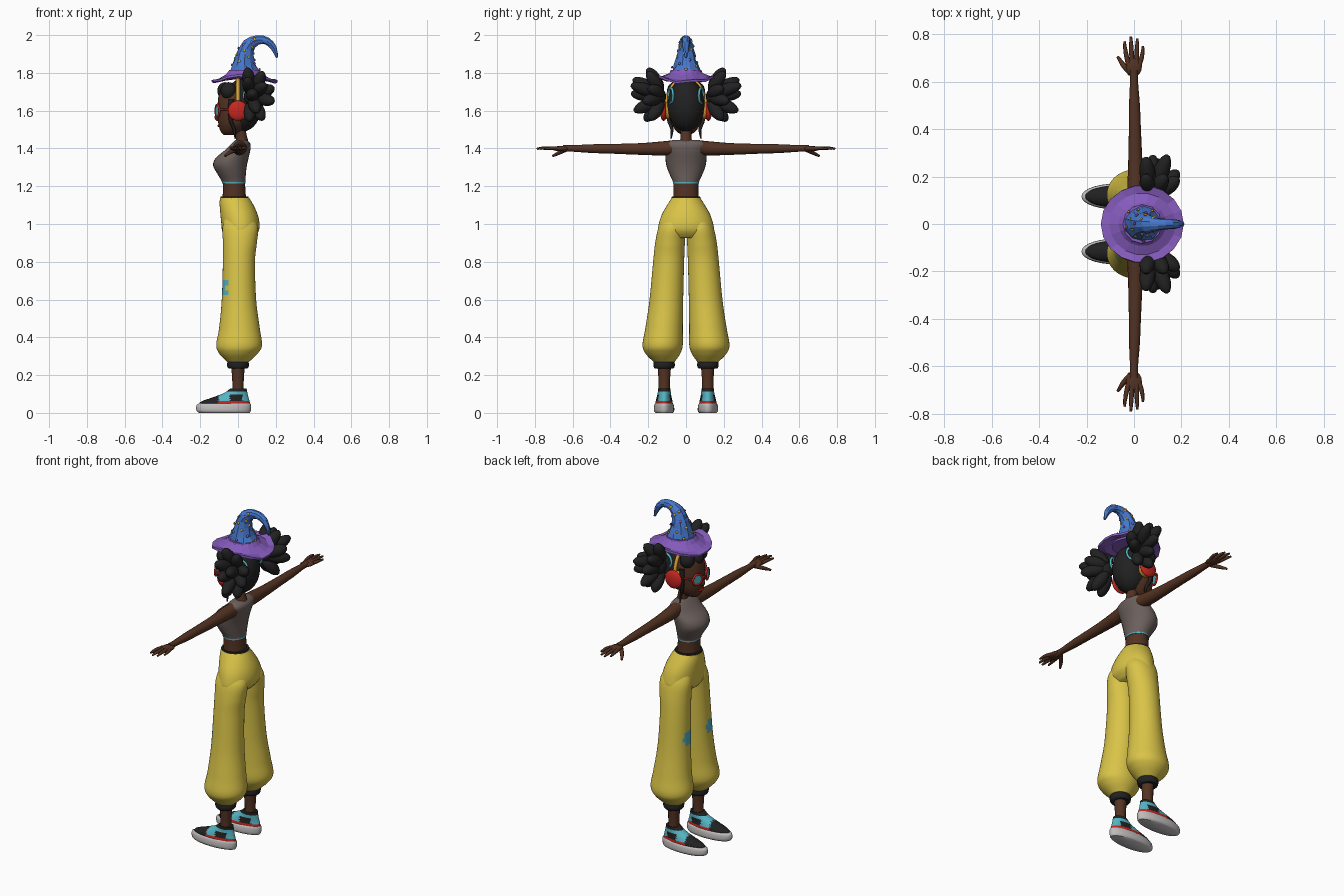
import bpy, bmesh, math, random
from mathutils import Vector, Matrix

random.seed(4)
cube = bpy.data.objects.get("Cube")
if cube:
    bpy.data.objects.remove(cube)


def material(name, r, g, b):
    lin = [((c / 255 + 0.055) / 1.055) ** 2.4 for c in (r, g, b)] + [1]
    m = bpy.data.materials.new(name)
    m.use_nodes = True
    m.diffuse_color = lin
    m.node_tree.nodes["Principled BSDF"].inputs["Base Color"].default_value = lin
    return m


skin = material("brown skin", 84, 51, 34)
black = material("black", 33, 33, 34)
yellow = material("yellow cloth", 218, 196, 72)
grey = material("grey cloth", 108, 96, 92)
blue = material("blue felt", 70, 120, 205)
purple = material("purple felt", 134, 92, 190)
red = material("red", 200, 38, 32)
teal = material("teal", 85, 180, 195)
pale = material("pale rubber", 192, 188, 188)
orange = material("orange", 222, 164, 52)


def finish(name, bm, mats, rule=None, smooth=True):
    bmesh.ops.recalc_face_normals(bm, faces=bm.faces)
    if rule:
        for f in bm.faces:
            f.material_index = rule(f.calc_center_median())
    me = bpy.data.meshes.new(name)
    bm.to_mesh(me)
    bm.free()
    for m in mats:
        me.materials.append(m)
    if smooth:
        me.shade_smooth()
        me.set_sharp_from_angle(angle=math.radians(50))
    ob = bpy.data.objects.new(name, me)
    bpy.context.collection.objects.link(ob)
    return ob


def spline(rows, k):
    """Smooth interpolation between rows of values."""
    out = []
    for i in range(len(rows) - 1):
        a, b, c, d = (rows[max(0, min(len(rows) - 1, i + j))] for j in (-1, 0, 1, 2))
        for s in range(k):
            t = s / k
            out.append([q + 0.5 * t * (r - p + t * (2*p - 5*q + 4*r - w + t * (3*(q - r) + w - p)))
                        for p, q, r, w in zip(a, b, c, d)])
    return out + [list(rows[-1])]


def skin_rings(rings, cap=True):
    bm = bmesh.new()
    loops = [[bm.verts.new(p) for p in ring] for ring in rings]
    n = len(loops[0])
    for a, b in zip(loops, loops[1:]):
        for i in range(n):
            j = (i + 1) % n
            bm.faces.new((a[i], a[j], b[j], b[i]))
    if cap:
        bm.faces.new(loops[0])
        bm.faces.new(loops[-1])
    return bm


def loft(name, rows, mats, rule=None, n=28, k=3):
    """Stack of horizontal ovals: z, back/front x limits, y limits."""
    rings = []
    for z, x0, x1, y0, y1 in spline(rows, k):
        rings.append([((x0 + x1) / 2 + (x1 - x0) / 2 * math.cos(a),
                       (y0 + y1) / 2 + (y1 - y0) / 2 * math.sin(a), z)
                      for a in (math.tau * i / n for i in range(n))])
    return finish(name, skin_rings(rings), mats, rule)


def tube(name, rows, mat, n=12, k=3, smooth=True, jitter=0, flat=1):
    """Round limb along a path of x, y, z, radius."""
    rows = spline(rows, k)
    pts = [Vector(r[:3]) for r in rows]
    span = [sum(abs(b[i] - a[i]) for a, b in zip(pts, pts[1:])) for i in range(3)]
    ref = Vector([float(i == span.index(min(span))) for i in range(3)])
    rings = []
    for i, p in enumerate(pts):
        t = (pts[min(i + 1, len(pts) - 1)] - pts[max(i - 1, 0)]).normalized()
        u = (ref - t * ref.dot(t)).normalized()
        v = t.cross(u)
        rings.append([p + (u * math.cos(a) + v * math.sin(a) * flat) * rows[i][3]
                      * (1 + random.uniform(-jitter, jitter))
                      for a in (math.tau * j / n for j in range(n))])
    return finish(name, skin_rings(rings), [mat], smooth=smooth)


def ball(name, c, size, mat, axis=(0, 0, 1), seg=16):
    bm = bmesh.new()
    bmesh.ops.create_uvsphere(bm, u_segments=seg, v_segments=seg // 2 + 1, radius=1)
    rot = Vector(axis).to_track_quat('Z', 'Y').to_matrix().to_4x4()
    bm.transform(Matrix.Translation(c) @ rot @ Matrix.Diagonal((*size, 1)))
    return finish(name, bm, [mat])


def ring(name, c, axis, R, r, mat, n=24):
    rot = Vector(axis).to_track_quat('Z', 'Y').to_matrix()
    rings = []
    for i in range(n + 1):
        a = math.tau * i / n
        d = Vector((math.cos(a), math.sin(a), 0))
        rings.append([Vector(c) + rot @ (d * (R + r * math.cos(b)) + Vector((0, 0, r * math.sin(b))))
                      for b in (math.tau * j / 8 for j in range(8))])
    bm = skin_rings(rings, cap=False)
    bmesh.ops.remove_doubles(bm, verts=bm.verts, dist=1e-5)
    return finish(name, bm, [mat])


def disc(name, c, axis, r, depth, mat):
    d = Vector(axis).normalized() * depth / 2
    return tube(name, [(*(Vector(c) - d), r), (*(Vector(c) + d), r)], mat, n=24, k=1)


def sym(rows):
    return [(z, a, b, -w, w) for z, a, b, w in rows]


# Torso, crop top, waist and hips
loft("midriff", sym([(1.11, -.085, .045, .068), (1.17, -.08, .04, .066), (1.25, -.08, .035, .066)]), [skin])
loft("crop_top", sym([(1.215, -.085, .04, .069), (1.23, -.088, .04, .072), (1.27, -.112, .042, .09),
                      (1.31, -.132, .047, .104), (1.35, -.118, .056, .109), (1.39, -.07, .065, .109),
                      (1.425, -.035, .065, .107), (1.445, -.015, .045, .07)]),
     [grey, teal], lambda c: int(c.z < 1.226))
loft("waistband", sym([(1.12, -.097, .062, .079), (1.145, -.092, .055, .075)]), [black], k=1)
loft("hips", sym([(1.137, -.096, .06, .076), (1.1, -.097, .082, .1), (1.05, -.093, .104, .128),
                  (1.0, -.088, .114, .144), (.96, -.083, .108, .148), (.925, -.06, .08, .12)]), [yellow], n=40)
tube("neck", [(.025, 0, 1.41, .04), (.02, 0, 1.45, .03), (.005, 0, 1.52, .031)], skin)

# Head and hair cap
loft("face", sym([(1.472, -.075, -.015, .022), (1.49, -.092, .02, .05), (1.53, -.104, .06, .077),
                  (1.58, -.108, .08, .088), (1.63, -.108, .09, .091), (1.69, -.1, .09, .086),
                  (1.74, -.07, .07, .06)]), [skin])
ball("nose", (-.108, 0, 1.565), (.016, .015, .02), skin)
ball("lips", (-.1, 0, 1.52), (.008, .024, .007), red)
ball("hair_cap", (.025, 0, 1.63), (.1, .099, .14), black, seg=28)
for y in (-.06, 0, .06):
    ball("fringe", (-.068 + abs(y) * .3, y, 1.706), (.042, .04, .045), black)
tube("headphone_band", [(0, .108 * math.cos(a), 1.61 + .16 * math.sin(a), .01)
                        for a in (math.pi * i / 10 for i in range(11))], orange)
tube("glasses_bridge", [(-.117, -.018, 1.6, .005), (-.12, 0, 1.605, .005), (-.117, .018, 1.6, .005)], red, n=8)

PETALS = [(.05, .2, 1.82), (.13, .2, 1.8), (.05, .275, 1.765), (.14, .285, 1.735), (.185, .19, 1.72),
          (.185, .22, 1.65), (.08, .285, 1.69), (.1, .27, 1.6), (.13, .19, 1.555), (.06, .215, 1.55)]
FINGERS = [(-.024, -.04, .77), (-.008, -.013, .79), (.009, .014, .782), (.023, .038, .75)]

for s, side in ((1, "left"), (-1, "right")):
    # Hair puffs, ties and loose strands
    hub = Vector((.07, s * .105, 1.675))
    for x, y, z in PETALS:
        d = Vector((x, s * y, z)) - hub
        ball(side + "_hair_puff", hub + d * .62, (.034, .034, d.length * .42), black, d)
    ball(side + "_puff_core", hub + Vector((.01, s * .05, 0)), (.05, .05, .05), black)
    ring(side + "_hair_tie", (.07, s * .08, 1.68), (.3, s, 0), .04, .007, teal)
    tube(side + "_strand", [(-.035, s * .088, 1.66, .016), (-.04, s * .092, 1.56, .011),
                            (-.02, s * .074, 1.5, .008), (-.015, s * .08, 1.45, .003)], black, n=8)
    # Headphones and glasses
    disc(side + "_ear_pad", (0, s * .1, 1.6), (0, 1, 0), .045, .025, orange)
    ball(side + "_ear_cup", (0, s * .118, 1.6), (.054, .054, .02), red, (0, 1, 0), 24)
    look = (-1, s * .35, 0)
    ring(side + "_glasses_rim", (-.109, s * .047, 1.6), look, .031, .006, red)
    disc(side + "_lens", (-.108, s * .047, 1.6), look, .03, .006, teal)
    tube(side + "_glasses_arm", [(-.095, s * .078, 1.605, .005), (0, s * .1, 1.61, .005)], red, n=8)
    # Arm and hand
    tube(side + "_arm", [(.012, s * .07, 1.405, .038), (.008, s * .13, 1.4, .037), (.006, s * .24, 1.397, .031),
                         (.004, s * .38, 1.398, .026), (.002, s * .5, 1.399, .023), (0, s * .6, 1.4, .017),
                         (0, s * .65, 1.4, .018)], skin, n=16)
    ball(side + "_palm", (0, s * .665, 1.399), (.034, .046, .014), skin)
    for x0, x1, y in FINGERS:
        tube(side + "_finger", [(x0, s * .675, 1.4, .011), (x1 * .9, s * (y - .04), 1.402, .009),
                                (x1, s * y, 1.398, .005)], skin, n=8)
    tube(side + "_thumb", [(-.012, s * .635, 1.395, .013), (-.045, s * .67, 1.378, .011),
                           (-.068, s * .705, 1.36, .006)], skin, n=8)

    # Trouser leg with a ragged painted patch on its front
    def patch(c, s=s):
        dy = c.y - s * .105
        band = int((c.z - .62) / .03)
        return int(c.x < -.03 and .62 < c.z < .71 and -.062 + .018 * (band % 2) < dy < .02 + .014 * (band % 2))

    def leg_row(z, x0, x1, inner, outer):
        lo, hi = sorted((s * inner, s * outer))
        return z, x0, x1, lo, hi

    loft(side + "_trouser_leg", [leg_row(*r) for r in (
        (1.04, -.07, .08, .004, .115), (.98, -.082, .106, .002, .146), (.9, -.08, .1, .006, .163),
        (.8, -.08, .09, .01, .174), (.6, -.086, .096, .015, .193), (.45, -.1, .115, .017, .215),
        (.36, -.115, .127, .017, .23), (.315, -.1, .105, .03, .215), (.27, -.058, .058, .06, .172))],
        [yellow, teal], patch, n=56, k=8)
    loft(side + "_cuff", [leg_row(*r) for r in ((.235, -.05, .05, .066, .166), (.245, -.057, .057, .06, .172),
                                                (.265, -.057, .057, .06, .172), (.28, -.05, .05, .066, .166))], [black])
    tube(side + "_ankle", [(0, s * .115, .09, .032), (0, s * .115, .16, .03), (0, s * .115, .25, .036)], skin)

    # Shoe: sole and coloured upper
    loft(side + "_sole", [leg_row(*r) for r in ((0, -.205, .062, .07, .162), (.012, -.22, .068, .062, .17),
                                                (.04, -.22, .07, .064, .168), (.05, -.205, .066, .07, .162))], [pale])

    def upper(c):
        if c.z > .112 or c.x < -.1:
            return 0
        if c.z < .064:
            return 1
        return 2 if c.x < -.045 or c.x > .025 or c.z > .095 else 0

    loft(side + "_shoe_upper", [leg_row(*r) for r in (
        (.04, -.21, .064, .069, .163), (.06, -.195, .062, .071, .161), (.08, -.14, .056, .076, .156),
        (.105, -.075, .05, .08, .15), (.13, -.04, .045, .082, .148))], [black, red, teal], upper, n=44, k=6)

# Faceted hat: brim, band and bent crown
N = 18
lift = [random.uniform(-.007, .007) for _ in range(N)]
rings = []
for r, z, edge in ((.08, 1.815, 0), (.1, 1.79, .2), (.14, 1.765, .5), (.175, 1.757, 1)):
    rings.append([(.035 + r * math.cos(a), r * .93 * math.sin(a),
                   z + edge * (.032 * math.sin(a) ** 2 + lift[i]))
                  for i, a in enumerate(math.tau * j / N for j in range(N))])
brim = finish("hat_brim", skin_rings(rings, cap=False), [purple], smooth=False)
thick = brim.modifiers.new("thickness", 'SOLIDIFY')
thick.thickness = .012
tube("hat_band", [(.035, 0, 1.77, .095), (.035, 0, 1.815, .082)], purple, n=12, k=1, smooth=False)
CROWN = [(.035, 0, 1.79, .086), (.034, 0, 1.84, .064), (.038, 0, 1.9, .047), (.06, 0, 1.95, .037),
         (.105, 0, 1.975, .026), (.155, 0, 1.968, .021), (.19, 0, 1.93, .016), (.207, 0, 1.88, .006)]
tube("hat_crown", CROWN, blue, n=10, k=2, smooth=False, jitter=.07)
for i, (x, y, z, r) in enumerate(spline(CROWN[:5], 8)[2:]):
    a = i * 2.4
    d = Vector((math.cos(a), math.sin(a), .25))
    ball("hat_stud", Vector((x, y, z)) + d * r * .97, (.008, .008, .005), (orange, orange, purple)[i % 3], d, 6)
